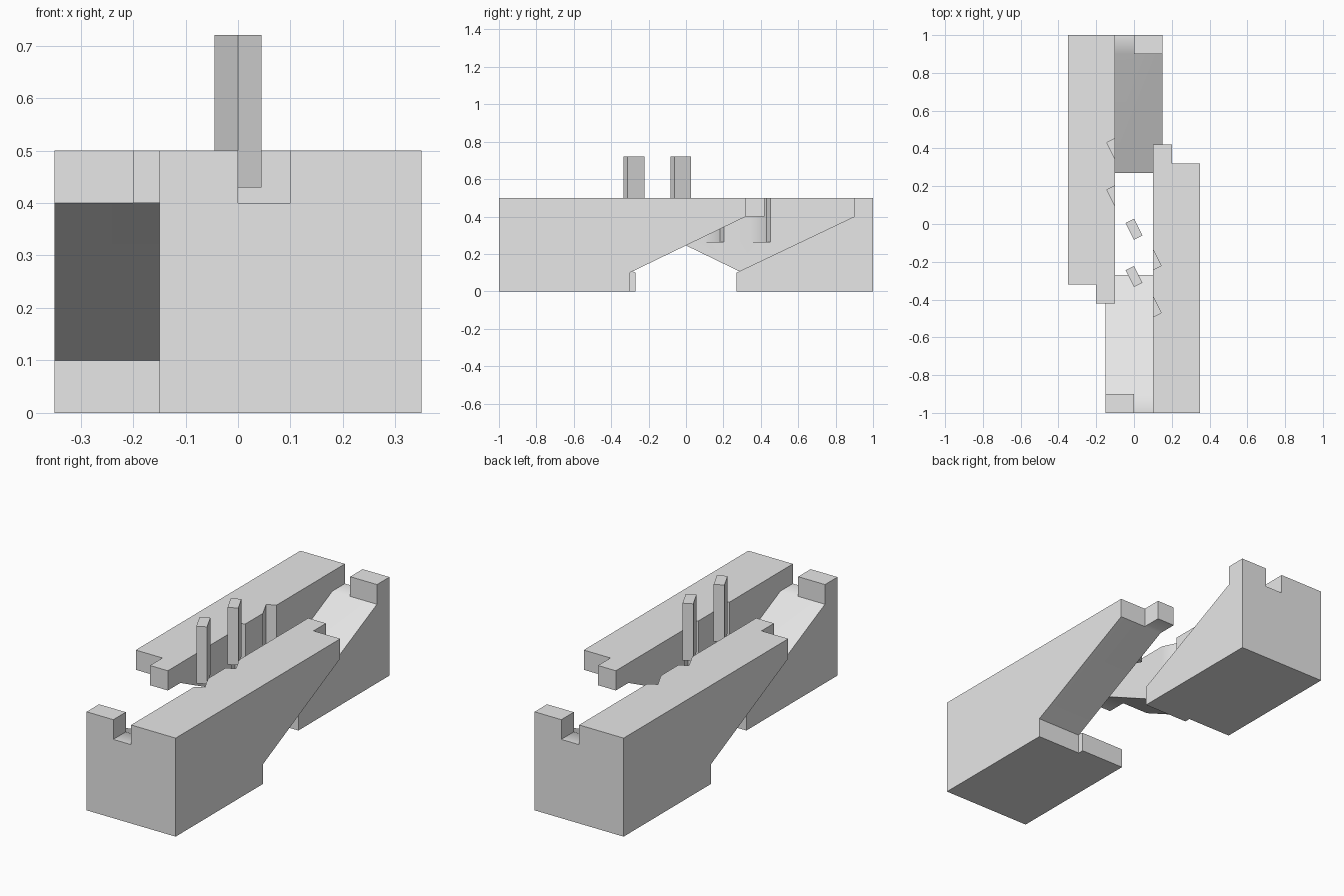
import bpy, bmesh
from math import pi, atan, radians
from mathutils import Matrix

if "Cube" in bpy.data.objects:
    bpy.data.objects.remove(bpy.data.objects["Cube"], do_unlink=True)

grey = bpy.data.materials.new("light_grey")
grey.use_nodes = True
grey.diffuse_color = (0.8, 0.8, 0.8, 1)
grey.node_tree.nodes["Principled BSDF"].inputs["Base Color"].default_value = (0.8, 0.8, 0.8, 1)

PIN_ANGLE = atan(0.5)
PIN_SIZE = (0.05, 0.10, 0.29)


def finish(name, bm):
    bmesh.ops.recalc_face_normals(bm, faces=bm.faces)
    mesh = bpy.data.meshes.new(name)
    bm.to_mesh(mesh)
    bm.free()
    mesh.materials.append(grey)
    obj = bpy.data.objects.new(name, mesh)
    bpy.context.collection.objects.link(obj)
    return obj


def extrude_profile(name, profile, x0, x1):
    """Extrude a (y, z) outline from x0 to x1."""
    bm = bmesh.new()
    face = bm.faces.new([bm.verts.new((x0, y, z)) for y, z in profile])
    new = bmesh.ops.extrude_face_region(bm, geom=[face])["geom"]
    verts = [v for v in new if isinstance(v, bmesh.types.BMVert)]
    bmesh.ops.translate(bm, verts=verts, vec=(x1 - x0, 0, 0))
    return finish(name, bm)


def box(name, x, y, z):
    return extrude_profile(name, [(y[0], z[0]), (y[1], z[0]), (y[1], z[1]), (y[0], z[1])], *x)


def pin(name, x, y, base):
    bm = bmesh.new()
    place = Matrix.Translation((x, y, base + PIN_SIZE[2] / 2)) @ Matrix.Rotation(PIN_ANGLE, 4, "Z")
    bmesh.ops.create_cube(bm, size=1, matrix=place @ Matrix.Diagonal((*PIN_SIZE, 1)))
    return finish(name, bm)


def combine(target, tools, operation):
    """Apply booleans, then remove the tool objects."""
    for tool in tools:
        mod = target.modifiers.new("combine", "BOOLEAN")
        mod.operation, mod.solver, mod.object = operation, "EXACT", tool
        bpy.context.view_layer.update()
        evaluated = target.evaluated_get(bpy.context.evaluated_depsgraph_get())
        mesh = bpy.data.meshes.new_from_object(evaluated)
        target.modifiers.clear()
        target.data = mesh
        bpy.data.objects.remove(tool, do_unlink=True)


def half(name, turn, notch_ys):
    # Overhanging side beam with a sloped underside
    body = extrude_profile(name, [(-1, 0), (-0.3, 0), (-0.3, 0.1), (0.32, 0.4), (0.32, 0.5), (-1, 0.5)],
                           0.1, 0.35)
    # Ramp beside the beam, end stop and locking tab
    ramp = extrude_profile("ramp", [(-1, 0), (-0.27, 0), (-0.27, 0.1), (-0.9, 0.4), (-1, 0.4)], -0.15, 0.1)
    stop = box("end_stop", (-0.15, 0), (-1, -0.9), (0.4, 0.5))
    tab = box("tab", (0.1, 0.2), (0.32, 0.42), (0.4, 0.5))
    combine(body, [ramp, stop, tab], "UNION")
    # Pin slots in the inner face
    combine(body, [pin("slot_cutter", 0.099, y, 0.265) for y in notch_ys], "DIFFERENCE")

    # Merge flush faces and turn the half into place
    bm = bmesh.new()
    bm.from_mesh(body.data)
    bmesh.ops.remove_doubles(bm, verts=bm.verts, dist=0.0001)
    bmesh.ops.dissolve_limit(bm, angle_limit=radians(1), verts=bm.verts, edges=bm.edges)
    bmesh.ops.transform(bm, matrix=Matrix.Rotation(turn, 4, "Z"), verts=bm.verts)
    bm.to_mesh(body.data)
    bm.free()

    bpy.ops.object.select_all(action="DESELECT")
    body.select_set(True)
    bpy.context.view_layer.objects.active = body
    bpy.ops.object.shade_smooth_by_angle(angle=radians(30))
    weighted = body.modifiers.new("weighted_normals", "WEIGHTED_NORMAL")
    weighted.keep_sharp = True


half("front_joint_half", 0, (-0.187, -0.437))
half("back_joint_half", pi, (-0.147, -0.397))

# Loose pins standing between the halves
pin("front_pin", 0, -0.278, 0.43)
pin("back_pin", 0, -0.028, 0.43)
